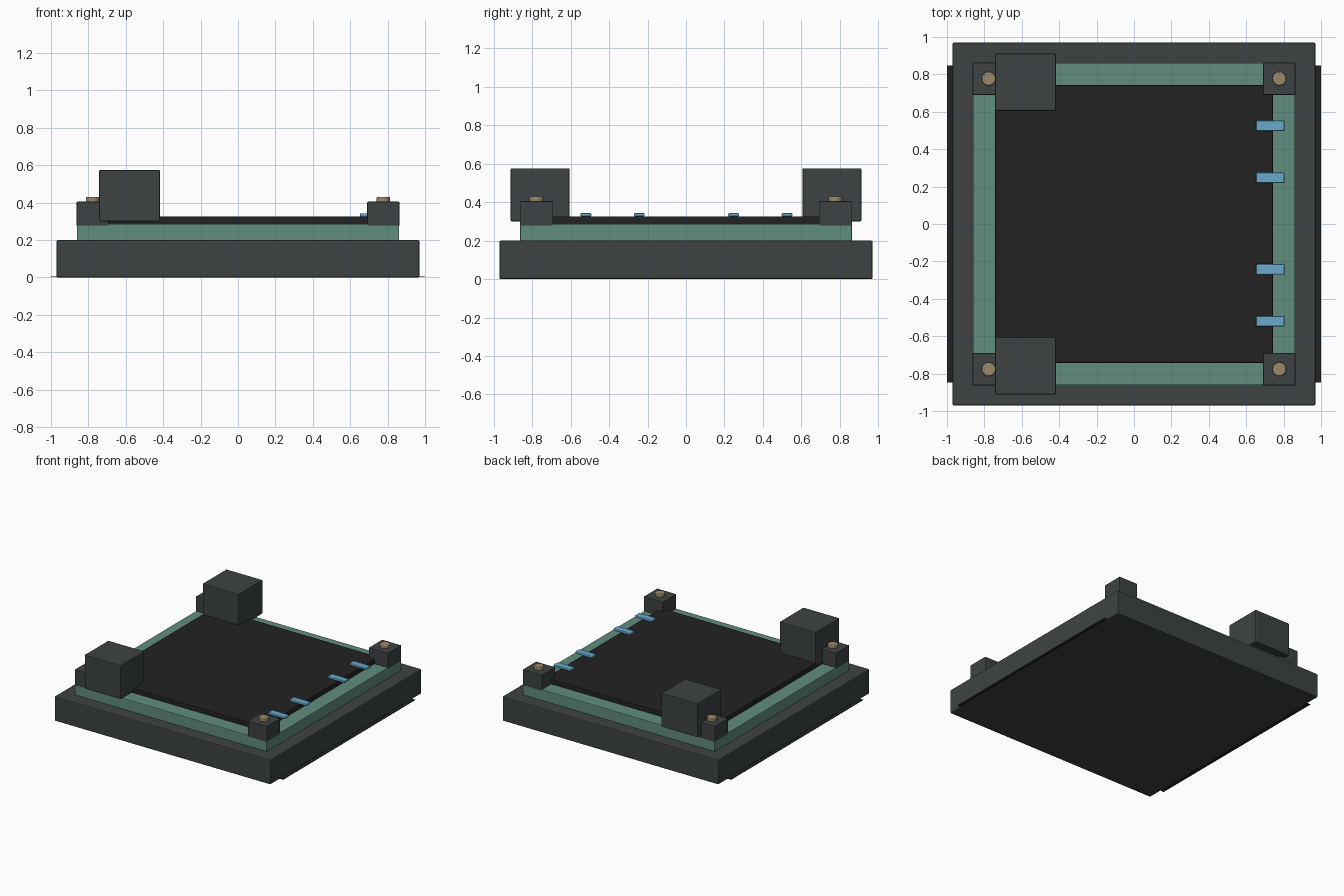
import bpy

if "Cube" in bpy.data.objects:
    bpy.data.objects.remove(bpy.data.objects["Cube"])


def material(name, rgb):
    m = bpy.data.materials.new(name)
    m.diffuse_color = (*rgb, 1.0)
    m.use_nodes = True
    m.node_tree.nodes["Principled BSDF"].inputs["Base Color"].default_value = m.diffuse_color
    return m


SLATE = material("slate grey", (0.047, 0.055, 0.055))
GREEN = material("sea green", (0.120, 0.270, 0.210))
BLACK = material("soft black", (0.016, 0.016, 0.016))
BLUE = material("sky blue", (0.135, 0.400, 0.600))
BRASS = material("dull brass", (0.330, 0.250, 0.145))


def finish(obj, name, mat, bevel):
    obj.name = name
    obj.data.materials.append(mat)
    if bevel:
        mod = obj.modifiers.new("edge bevel", 'BEVEL')
        mod.width = bevel
        mod.segments = 2
        mod.limit_method = 'ANGLE'
    return obj


def box(name, x, y, z, mat, bevel=0.006):
    """Box given as (min, max) ranges on each axis."""
    lo, hi = zip(x, y, z)
    bpy.ops.mesh.primitive_cube_add(
        size=1, location=[(a + b) / 2 for a, b in zip(lo, hi)])
    obj = bpy.context.object
    obj.scale = [b - a for a, b in zip(lo, hi)]
    bpy.ops.object.transform_apply(location=False, rotation=False, scale=True)
    return finish(obj, name, mat, bevel)


def span(center, half):
    return (center - half, center + half)


# Stepped platform: plinth, green tier and dark floor slab
box("base_plinth", (-0.97, 0.97), (-0.97, 0.97), (0, 0.2), SLATE, 0.008)
box("green_tier", (-0.862, 0.862), (-0.862, 0.862), (0.19, 0.287), GREEN, 0.004)
box("floor_slab", (-0.742, 0.742), (-0.742, 0.742), (0.27, 0.325), BLACK, 0.004)

# Thin lips projecting from the two sides of the plinth at ground level
for side, s in (("left", -1), ("right", 1)):
    box("ground_lip_" + side, span(s * 0.975, 0.025), (-0.848, 0.848),
        (0.002, 0.005), BLACK, 0)

# Corner posts with brass caps
for sx in (-1, 1):
    for sy in (-1, 1):
        box("corner_post", span(sx * 0.777, 0.086), span(sy * 0.777, 0.086),
            (0.277, 0.405), SLATE, 0.004)
        bpy.ops.mesh.primitive_cylinder_add(
            vertices=24, radius=0.037, depth=0.03,
            location=(sx * 0.777, sy * 0.777, 0.415))
        finish(bpy.context.object, "brass_cap", BRASS, 0.005)
        bpy.ops.object.shade_smooth_by_angle()

# Two large blocks on the left side
for sy in (-1, 1):
    box("large_block", (-0.742, -0.417), span(sy * 0.758, 0.153),
        (0.3, 0.575), SLATE, 0.006)

# Blue bars laid across the right edge
for y in (-0.52, -0.243, 0.247, 0.525):
    box("blue_bar", (0.652, 0.805), span(y, 0.028), (0.325, 0.343), BLUE, 0.006)
